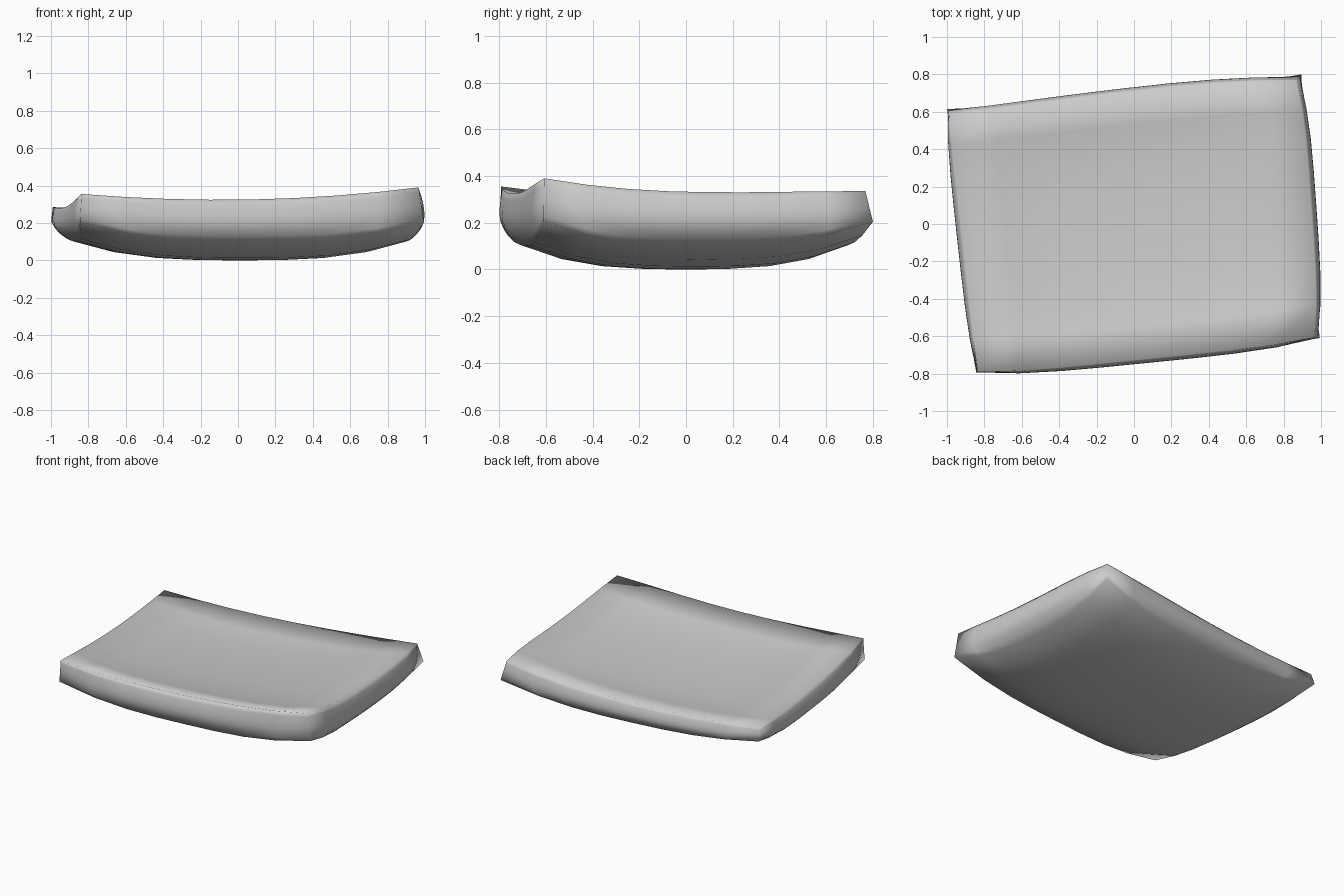
import bpy
import bmesh

cube = bpy.data.objects.get("Cube")
if cube:
    bpy.data.objects.remove(cube, do_unlink=True)

# Corner layout (x, y, rim height), keyed by side signs
CORNERS = {
    (-1, -1): (-0.845, -0.795, 0.355),
    (1, -1): (0.995, -0.61, 0.39),
    (1, 1): (0.895, 0.80, 0.335),
    (-1, 1): (-1.00, 0.615, 0.285),
}


def bilinear(u, v, axis):
    return sum(c[axis] * (1 + su * u) * (1 + sv * v) / 4
               for (su, sv), c in CORNERS.items())


def shape(p):
    """Bend a point of a unit box into the dished, slightly skewed cushion."""
    u, v, w = p
    # plan outline with gently bowed sides
    x = bilinear(u, v, 0) + (0.03 if u > 0 else 0.022) * u * (1 - v ** 4)
    bow = 0.04 * (1 - u ** 4) if v < 0 else 0.018 * (1 + u) * (1 - u * u)
    y = bilinear(u, v, 1) + bow * v
    # side walls: flared at the left and back corners, rolled under between them
    t = (w + 1) / 2
    corner = abs(u * v) ** 3
    roll = (1 - corner) * (0.03 * max(w, 0) ** 2 + 0.08 * max(-w, 0) ** 2)
    x *= 1 - roll - corner * t * (0.03 if u > 0 else 0.01)
    y *= 1 - roll - corner * t * (0.04 if v > 0 else 0.005)
    # sagging seat on top, shallow bowl underneath
    top = bilinear(u, v, 2) - 0.047 * (1 - u * u) - 0.032 * (1 - v * v)
    top += 0.02 * (1 - v * v) * v * max(u, 0)
    top -= 0.035 * (1 - u ** 4) * (1 - v ** 4)
    bottom = 0.102 * (abs(u) ** 3 + abs(v) ** 3)
    return x, y, bottom + (top - bottom) * t


# Cushion body
bm = bmesh.new()
bmesh.ops.create_cube(bm, size=2)
bmesh.ops.subdivide_edges(bm, edges=bm.edges[:], cuts=7, use_grid_fill=True)
for vert in bm.verts:
    vert.co = shape(vert.co)
bmesh.ops.recalc_face_normals(bm, faces=bm.faces[:])
mesh = bpy.data.meshes.new("cushion")
bm.to_mesh(mesh)
bm.free()
cushion = bpy.data.objects.new("cushion", mesh)
bpy.context.collection.objects.link(cushion)

# Plain grey fabric
grey = bpy.data.materials.new("grey_fabric")
grey.use_nodes = True
colour = (0.6, 0.6, 0.6, 1)
grey.diffuse_color = colour
grey.node_tree.nodes["Principled BSDF"].inputs["Base Color"].default_value = colour
mesh.materials.append(grey)

# Soft shading over the whole body
for poly in mesh.polygons:
    poly.use_smooth = True
